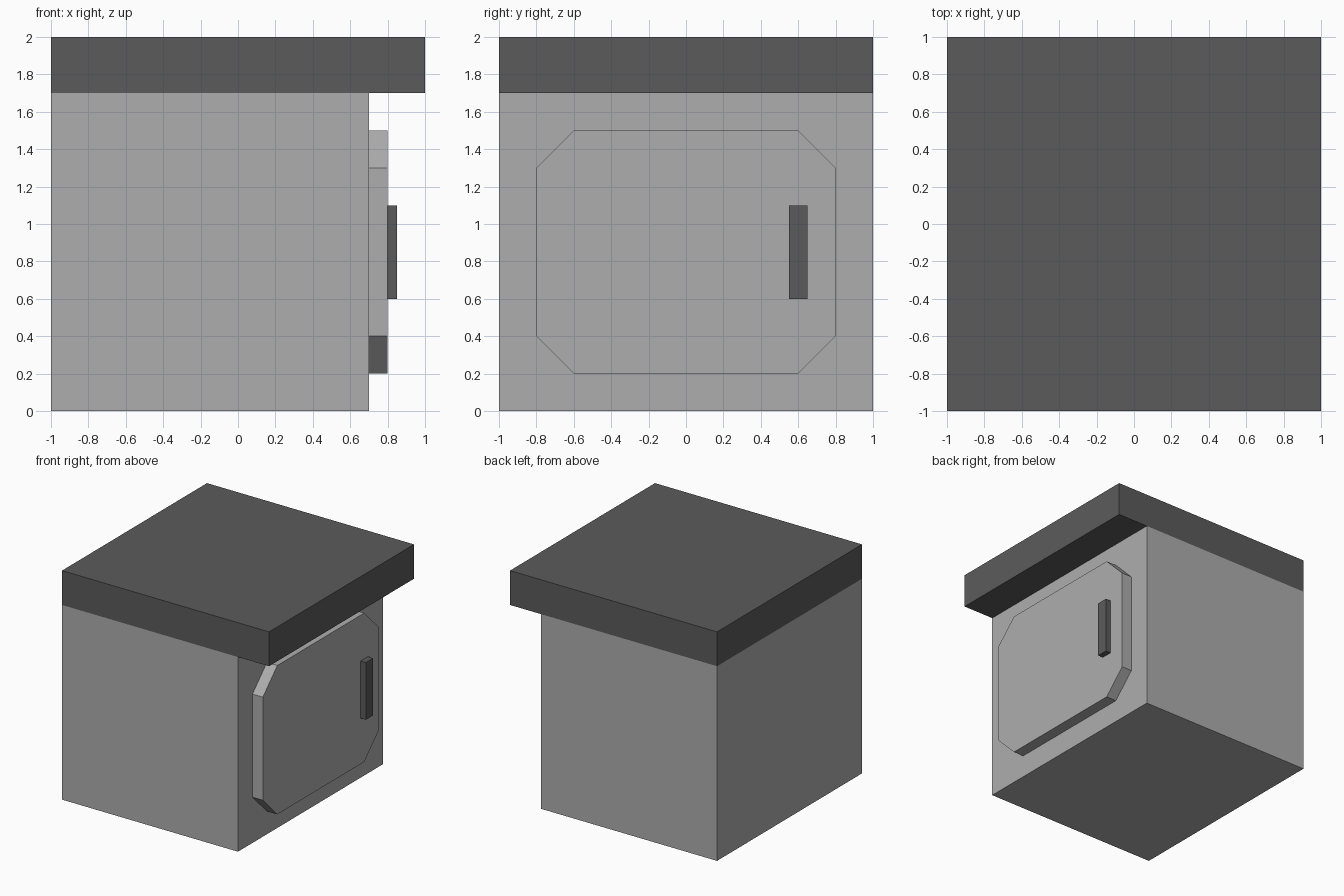
import bpy
import bmesh

cube = bpy.data.objects.get("Cube")
if cube:
    bpy.data.objects.remove(cube, do_unlink=True)


def make_material(name, value):
    mat = bpy.data.materials.new(name)
    mat.use_nodes = True
    colour = (value, value, value, 1)
    mat.diffuse_color = colour
    mat.node_tree.nodes["Principled BSDF"].inputs["Base Color"].default_value = colour
    return mat


def extrude_x(name, outline, x0, x1, mat):
    """Solid made by sweeping a (y, z) outline from x0 to x1."""
    bm = bmesh.new()
    face = bm.faces.new([bm.verts.new((x0, y, z)) for y, z in outline])
    swept = bmesh.ops.extrude_face_region(bm, geom=[face], use_keep_orig=True)
    moved = [v for v in swept["geom"] if isinstance(v, bmesh.types.BMVert)]
    bmesh.ops.translate(bm, verts=moved, vec=(x1 - x0, 0, 0))
    bmesh.ops.recalc_face_normals(bm, faces=bm.faces)
    mesh = bpy.data.meshes.new(name)
    bm.to_mesh(mesh)
    bm.free()
    mesh.materials.append(mat)
    obj = bpy.data.objects.new(name, mesh)
    bpy.context.collection.objects.link(obj)
    return obj


def rectangle(y0, y1, z0, z1):
    return [(y0, z0), (y1, z0), (y1, z1), (y0, z1)]


def cut_rectangle(y0, y1, z0, z1, c):
    """Rectangle with its corners cut at 45 degrees."""
    return [(y0 + c, z0), (y1 - c, z0), (y1, z0 + c), (y1, z1 - c),
            (y1 - c, z1), (y0 + c, z1), (y0, z1 - c), (y0, z0 + c)]


light_grey = make_material("light grey", 0.42)
dark_grey = make_material("dark grey", 0.105)

# Main box and the overhanging slab on top
extrude_x("body", rectangle(-1, 1, 0, 1.7), -1, 0.7, light_grey)
extrude_x("top_slab", rectangle(-1, 1, 1.7, 2), -1, 1, dark_grey)

# Raised door with its upright handle
extrude_x("door", cut_rectangle(-0.8, 0.8, 0.2, 1.5, 0.2), 0.7, 0.8, light_grey)
extrude_x("door_handle", rectangle(0.55, 0.65, 0.6, 1.1), 0.8, 0.85, dark_grey)
